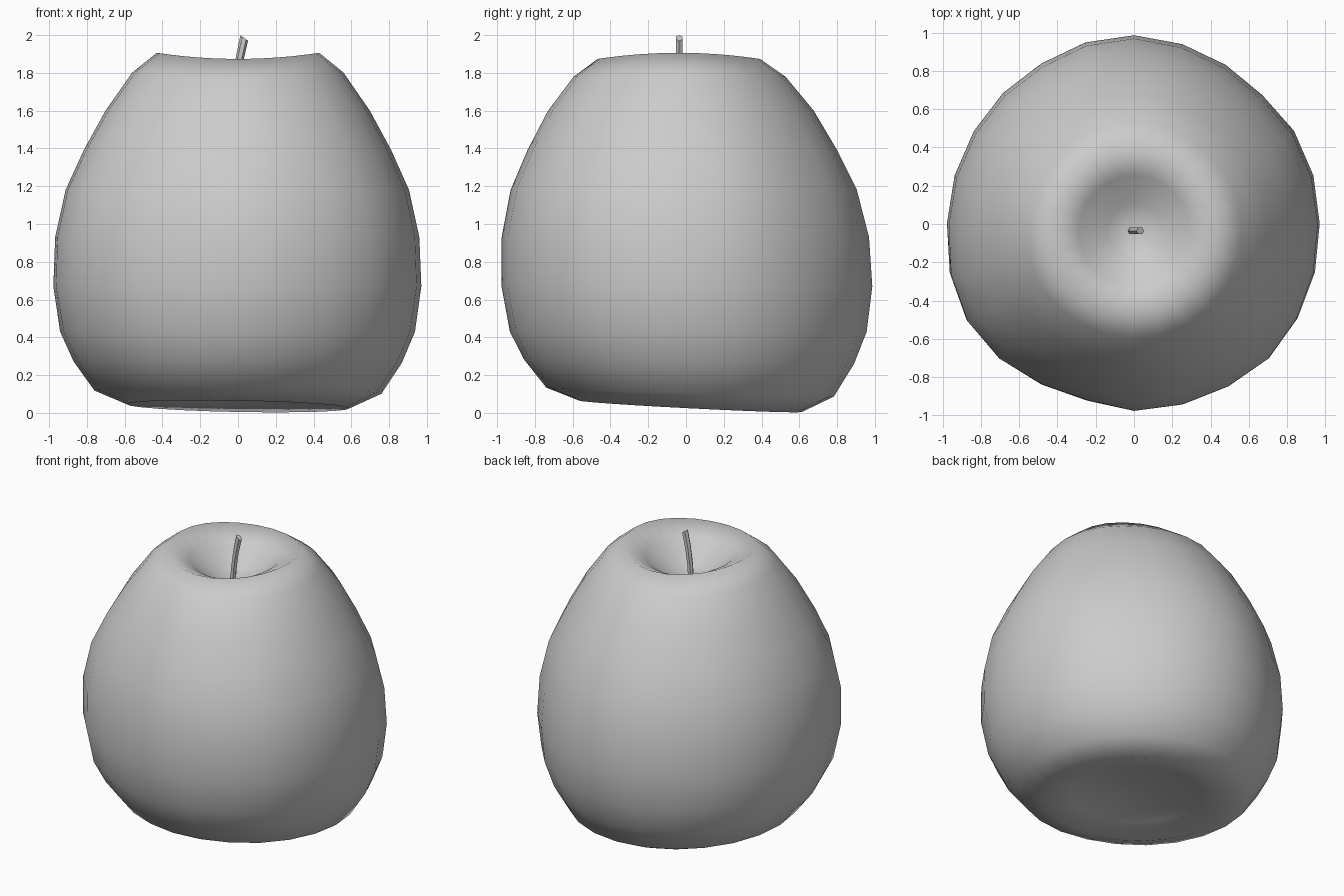
import bpy, bmesh, math
from mathutils import Vector

if "Cube" in bpy.data.objects:
    bpy.data.objects.remove(bpy.data.objects["Cube"])

# One plain grey for the whole fruit
grey = bpy.data.materials.new("plain grey")
grey.use_nodes = True
colour = (0.6, 0.6, 0.6, 1)
grey.diffuse_color = colour
grey.node_tree.nodes["Principled BSDF"].inputs["Base Color"].default_value = colour


def lathe(name, rings, bottom, top, angle):
    """Skin a stack of equal rings and close both ends with fans."""
    bm = bmesh.new()
    rows = [[bm.verts.new(p) for p in ring] for ring in rings]
    n = len(rows[0])
    for low, high in zip(rows, rows[1:]):
        for i in range(n):
            j = (i + 1) % n
            bm.faces.new((low[i], low[j], high[j], high[i]))
    first, last = bm.verts.new(bottom), bm.verts.new(top)
    for i in range(n):
        j = (i + 1) % n
        bm.faces.new((first, rows[0][j], rows[0][i]))
        bm.faces.new((last, rows[-1][i], rows[-1][j]))
    mesh = bpy.data.meshes.new(name)
    bm.to_mesh(mesh)
    bm.free()
    mesh.materials.append(grey)
    obj = bpy.data.objects.new(name, mesh)
    bpy.context.scene.collection.objects.link(obj)
    bpy.ops.object.select_all(action="DESELECT")
    obj.select_set(True)
    bpy.context.view_layer.objects.active = obj
    bpy.ops.object.shade_smooth_by_angle(angle=math.radians(angle))
    return obj


# Fruit outline from the base dimple, round the outside, into the stem hollow
profile = [(0.2, 0.12), (0.42, 0.08), (0.59, 0.035), (0.76, 0.11), (0.87, 0.27),
           (0.94, 0.43), (0.975, 0.67), (0.965, 0.93), (0.91, 1.18),
           (0.815, 1.39), (0.7, 1.6), (0.56, 1.79), (0.43, 1.89),
           (0.29, 1.82), (0.14, 1.7)]

# Uneven girth round the fruit, starting at +x
girth = [0.97, 0.97, 0.965, 0.945, 0.955, 0.97, 0.985, 0.98,
         0.965, 0.965, 0.965, 0.97, 0.978, 1.0, 1.015, 1.0,
         0.97, 0.955, 0.98, 0.98, 0.985, 1.0, 0.99, 0.98]
SIDES = len(girth)


def body_point(r, z, i):
    # Lumpy girth, a raised front at the base and a gentle lean
    a = math.tau * i / SIDES
    r *= 1 + (girth[i] / 0.975 - 1) * math.sin(math.pi * z / 2)
    base = max(0, 1 - z / 0.4)
    rim = max(0, (z - 1.6) / 0.3)
    height = z - base * (0.033 * math.sin(a) + 0.012 * math.cos(a))
    height += rim * 0.017 * math.cos(2 * a)
    return (r * math.cos(a), r * math.sin(a) - 0.033 * (z - 0.75), height)


rings = [[body_point(r, z, i) for i in range(SIDES)] for r, z in profile]
lathe("fruit_body", rings, (0, 0.02, 0.13), (0, -0.03, 1.66), 80)

# Thin leaning stem with a slanted cut end
foot, tip = Vector((-0.015, -0.036, 1.62)), Vector((0.033, -0.036, 1.985))
stem_rings = []
for t in (0, 0.35, 0.7, 1):
    c = foot.lerp(tip, t)
    c.x -= 0.012 * math.sin(math.pi * t)
    stem_rings.append([(c.x + 0.02 * math.cos(a), c.y + 0.02 * math.sin(a),
                        c.z - 0.015 * t * math.cos(a))
                       for a in (math.tau * i / 6 for i in range(6))])
lathe("stem", stem_rings, foot, tip, 50)
